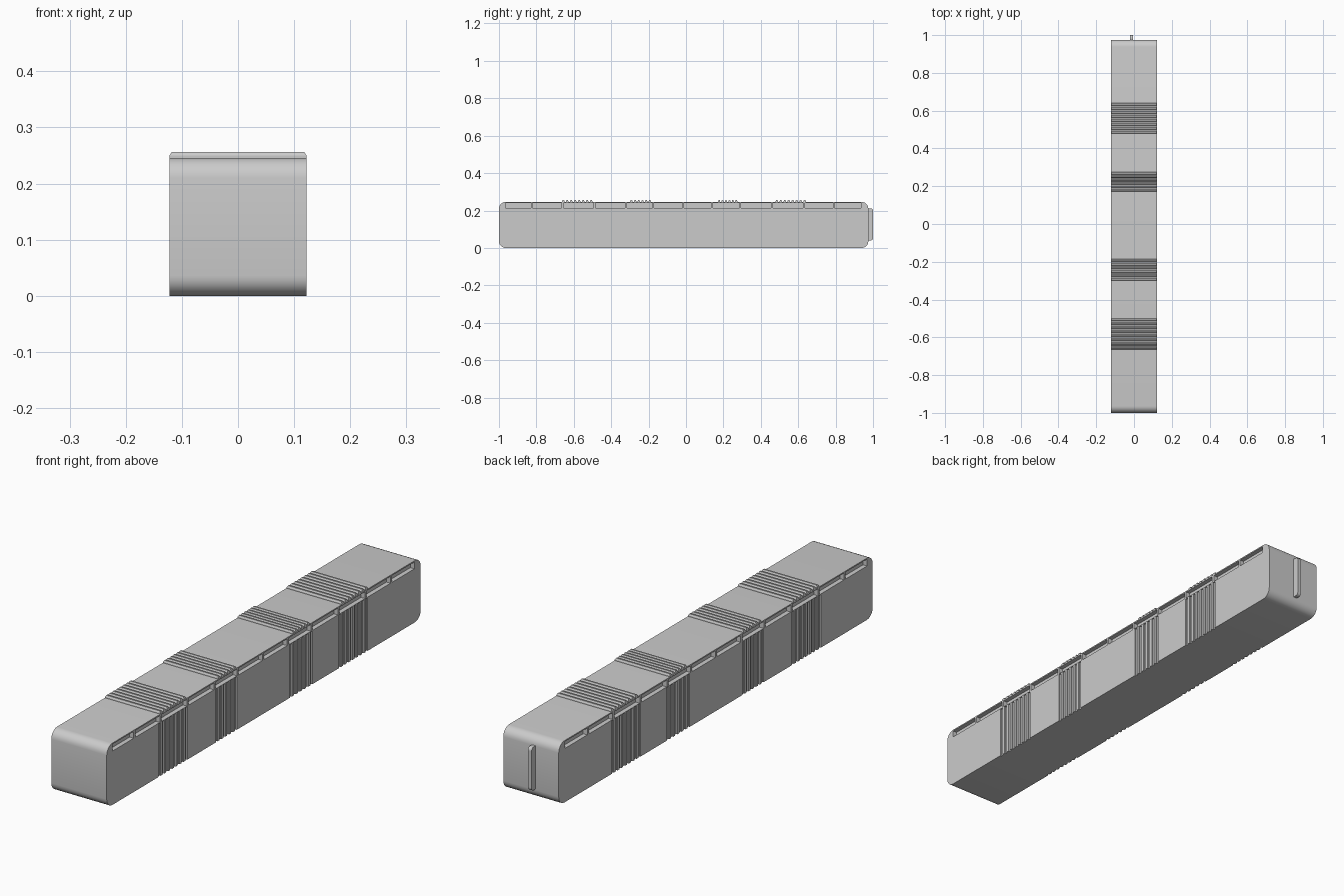
import bpy, bmesh, math

if "Cube" in bpy.data.objects:
    bpy.data.objects.remove(bpy.data.objects["Cube"])

W = 0.122   # half width
TOP = 0.246


def finish(name, bm):
    bmesh.ops.recalc_face_normals(bm, faces=bm.faces)
    me = bpy.data.meshes.new(name)
    bm.to_mesh(me)
    bm.free()
    ob = bpy.data.objects.new(name, me)
    bpy.context.collection.objects.link(ob)
    return ob


def prism(bm, yz, x0, x1, inset=0.0):
    """Extrude a (y, z, inset flag) outline along x; flagged points are pulled in."""
    ends = [[bm.verts.new((x, p[0], p[1])) for p in yz] for x in (x0, x1)]
    n = len(yz)
    for s, row in zip((1, -1), ends):
        for v, p in zip(row, yz):
            if len(p) > 2:
                v.co.x += s * inset
        bm.faces.new(row)
    for i in range(n):
        j = (i + 1) % n
        bm.faces.new((ends[0][i], ends[0][j], ends[1][j], ends[1][i]))


def box(bm, x0, x1, y0, y1, z0, z1):
    prism(bm, [(y0, z0), (y1, z0), (y1, z1), (y0, z1)], x0, x1)


def cut(target, cutter):
    cutter.hide_render = True
    cutter.hide_viewport = True
    mod = target.modifiers.new(cutter.name, 'BOOLEAN')
    mod.object, mod.operation, mod.solver = cutter, 'DIFFERENCE', 'EXACT'


# Body: long bar with rounded ends
def rounded(y0, y1, z0, z1, r, steps=6):
    pts = []
    for cy, cz, a0 in ((y1 - r, z0 + r, -90), (y1 - r, z1 - r, 0),
                       (y0 + r, z1 - r, 90), (y0 + r, z0 + r, 180)):
        for k in range(steps + 1):
            a = math.radians(a0 + 90 * k / steps)
            pts.append((cy + r * math.cos(a), cz + r * math.sin(a)))
    return pts


bm = bmesh.new()
prism(bm, rounded(-1.0, 0.975, 0.0, TOP, 0.036), -W, W)
body = finish("body", bm)

# Slots along both upper side edges, split by thin dividers
stops = [-0.97, -0.825, -0.66, -0.49, -0.32, -0.175, -0.015,
         0.14, 0.29, 0.46, 0.63, 0.79, 0.94]
bm = bmesh.new()
for s in (-1, 1):
    for a, b in zip(stops, stops[1:]):
        box(bm, *sorted((s * (W - 0.018), s * (W + 0.02))),
            a + 0.005, b - 0.005, 0.214, 0.241)
cut(body, finish("slot_cutter", bm))

# Vertical grip grooves on both sides
bm = bmesh.new()
for y0, y1, n in ((-0.68, -0.487, 8), (-0.32, -0.176, 6),
                  (0.145, 0.30, 6), (0.455, 0.647, 8)):
    pitch = (y1 - y0) / n
    for s in (-1, 1):
        for i in range(n):
            y = y0 + (i + 0.5) * pitch
            box(bm, *sorted((s * (W - 0.005), s * (W + 0.02))),
                y - pitch * 0.25, y + pitch * 0.25, -0.02, 0.211)
cut(body, finish("groove_cutter", bm))

# Raised ribs across the top
bm = bmesh.new()
for y0, y1, n in ((-0.667, -0.497, 8), (-0.302, -0.183, 6),
                  (0.168, 0.278, 6), (0.475, 0.645, 8)):
    pitch = (y1 - y0) / n
    for i in range(n):
        y = y0 + (i + 0.5) * pitch
        w = pitch * 0.32
        prism(bm, [(y - w, TOP - 0.003), (y + w, TOP - 0.003), (y + w, 0.25),
                   (y + w * 0.5, 0.256, 1), (y - w * 0.5, 0.256, 1), (y - w, 0.25)],
              -W, W, 0.004)
finish("top_ribs", bm)

# Thin upright tab on the back end
bm = bmesh.new()
prism(bm, rounded(0.95, 1.0, 0.04, 0.212, 0.012, 4), -0.02, -0.004)
finish("back_tab", bm)

# Smooth the rounded ends, keep the edges sharp
bpy.ops.object.select_all(action='DESELECT')
body.select_set(True)
bpy.context.view_layer.objects.active = body
for mod in list(body.modifiers):
    bpy.ops.object.modifier_apply(modifier=mod.name)
bpy.ops.object.shade_smooth_by_angle(angle=math.radians(30))
for name in ("slot_cutter", "groove_cutter"):
    bpy.data.objects.remove(bpy.data.objects[name])
